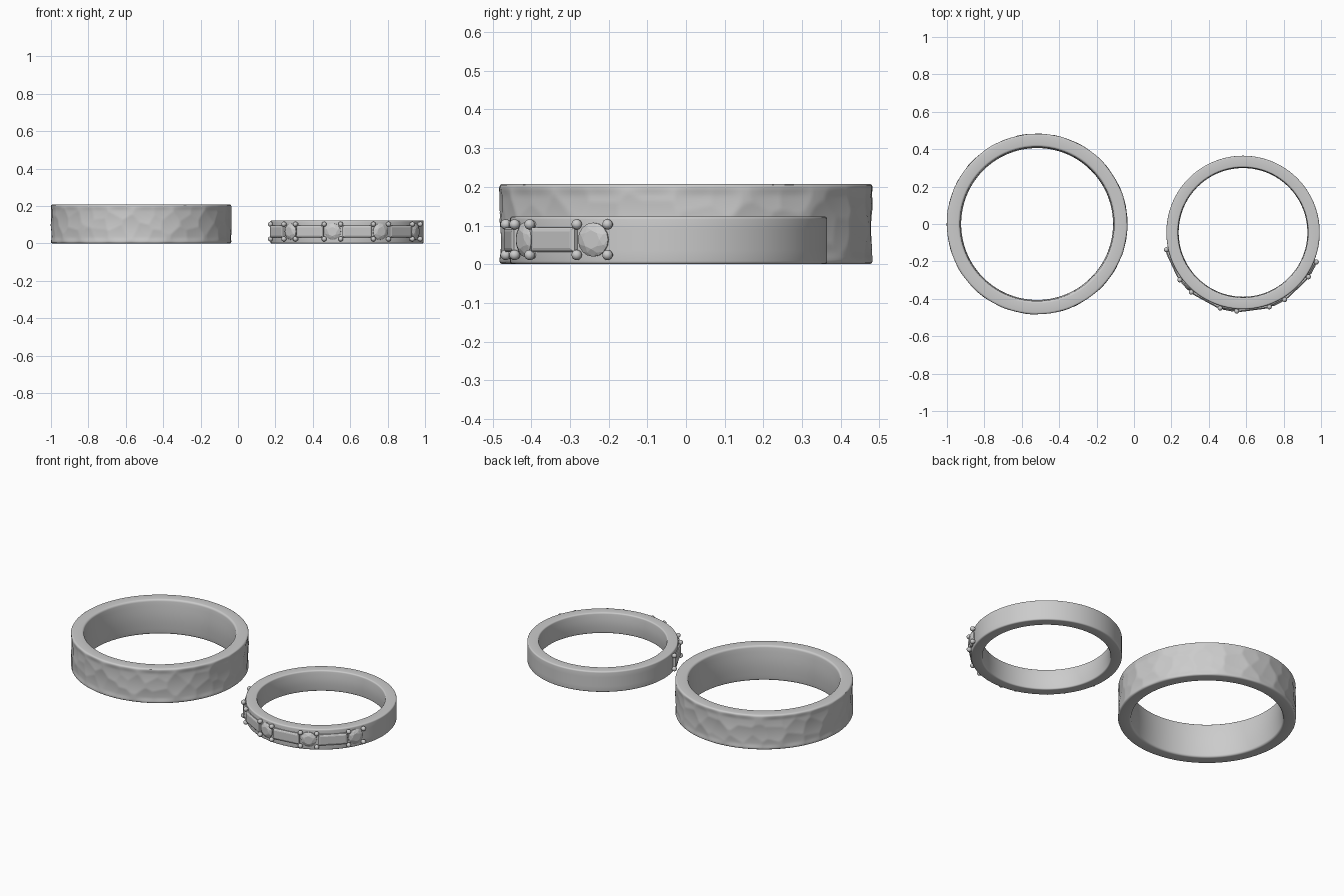
import bpy, bmesh, math, random
from mathutils import Matrix, Vector

if "Cube" in bpy.data.objects:
    bpy.data.objects.remove(bpy.data.objects["Cube"])

random.seed(4)
TAU = 2 * math.pi


def finish(name, bm, smooth=None):
    bmesh.ops.recalc_face_normals(bm, faces=bm.faces)
    mesh = bpy.data.meshes.new(name)
    bm.to_mesh(mesh)
    bm.free()
    ob = bpy.data.objects.new(name, mesh)
    bpy.context.collection.objects.link(ob)
    if smooth:
        bpy.ops.object.select_all(action='DESELECT')
        ob.select_set(True)
        bpy.context.view_layer.objects.active = ob
        bpy.ops.object.shade_smooth_by_angle(angle=math.radians(smooth))
    return ob


def band_profile(r_in, r_out, h, bevel, dome, rows):
    """Closed (radius, z) section: rounded rims, slightly domed inside."""
    pts = []

    def corner(cx, cz, a0):
        for i in range(5):
            a = math.radians(a0 + 90 * i / 4)
            pts.append((cx + bevel * math.cos(a), cz + bevel * math.sin(a)))

    corner(r_out - bevel, bevel, -90)
    for i in range(1, rows):
        pts.append((r_out, bevel + (h - 2 * bevel) * i / rows))
    corner(r_out - bevel, h - bevel, 0)
    corner(r_in + bevel, h - bevel, 90)
    for i in range(1, 8):
        t = i / 8
        pts.append((r_in - dome * math.sin(math.pi * t), h - bevel - (h - 2 * bevel) * t))
    corner(r_in + bevel, bevel, 180)
    return pts


def lathe(name, profile, centre, segs, shape=None):
    bm = bmesh.new()
    rings = []
    for s in range(segs):
        a = TAU * s / segs
        ring = []
        for r, z in profile:
            if shape:
                r = shape(r, a, z)
            ring.append(bm.verts.new((centre[0] + r * math.cos(a), centre[1] + r * math.sin(a), z)))
        rings.append(ring)
    n = len(profile)
    for s in range(segs):
        p, q = rings[s], rings[(s + 1) % segs]
        for i in range(n):
            j = (i + 1) % n
            bm.faces.new((p[i], q[i], q[j], p[j]))
    return finish(name, bm, 40)


# Wide band with hammered outside: nearest-dent pattern of shallow dishes
R, H = 0.484, 0.208
dents = []
for row in range(3):
    for col in range(28):
        a = TAU * (col + 0.5 * (row % 2) + random.uniform(-0.35, 0.35)) / 28
        dents.append((a, H * (row + 0.5 + random.uniform(-0.35, 0.35)) / 3, random.uniform(-0.0015, 0.0015)))


def hammered(r, a, z):
    if r < R - 0.001:
        return r
    best = 9
    for da, dz, off in dents:
        d = (a - da + math.pi) % TAU - math.pi
        best = min(best, (d * R) ** 2 + (z - dz) ** 2 + off * 0.5)
    fade = min(1, z / 0.03, (H - z) / 0.03)
    return r - fade * max(0, 0.0055 - 1.3 * best)


lathe("hammered_band", band_profile(0.412, R, H, 0.012, 0.006, 26), (-0.518, 0.0), 400, hammered)

# Narrow band that carries the stones
C, MID = Vector((0.583, -0.045, 0)), 0.0635
lathe("stone_band", band_profile(0.348, 0.410, 0.124, 0.008, 0.004, 4), C, 160)


def seat(deg, dist):
    """Local x = tangent, y = up, z = outward; angle measured from the front."""
    a = math.radians(deg)
    out = Vector((math.sin(a), -math.cos(a), 0))
    tan = Vector((math.cos(a), math.sin(a), 0))
    m = Matrix((tan, (0, 0, 1), out)).transposed().to_4x4()
    m.translation = C + out * dist + Vector((0, 0, MID))
    return m


def stack(name, m, loops):
    """Skin a list of equal-length outlines and cap both ends."""
    bm = bmesh.new()
    vs = [[bm.verts.new(m @ Vector(p)) for p in loop] for loop in loops]
    n = len(vs[0])
    for p, q in zip(vs, vs[1:]):
        for i in range(n):
            j = (i + 1) % n
            bm.faces.new((p[i], p[j], q[j], q[i]))
    bm.faces.new(vs[0])
    bm.faces.new(vs[-1])
    return finish(name, bm)


def rect(w, h, z):
    return [(-w, -h, z), (w, -h, z), (w, h, z), (-w, h, z)]


def disc(r, z, turn=0.0, n=8):
    return [(r * math.cos(TAU * (i + turn) / n), r * math.sin(TAU * (i + turn) / n), z) for i in range(n)]


def round_stone(name, m):
    """Brilliant cut: 16-sided girdle, kite and star facets, octagonal table."""
    bm = bmesh.new()
    add = lambda pts: [bm.verts.new(m @ Vector(p)) for p in pts]
    base, girdle = add(disc(0.030, -0.03, 0, 16)), add(disc(0.044, 0.000, 0, 16))
    rim = add(disc(0.044, 0.004, 0, 16))
    crown, table = add(disc(0.036, 0.010, 0.5)), add(disc(0.024, 0.015))
    for p, q in ((base, girdle), (girdle, rim)):
        for i in range(16):
            j = (i + 1) % 16
            bm.faces.new((p[i], p[j], q[j], q[i]))
    for i in range(8):
        j, a, b, c = (i + 1) % 8, 2 * i, 2 * i + 1, (2 * i + 2) % 16
        bm.faces.new((rim[a], rim[b], crown[i]))
        bm.faces.new((rim[b], rim[c], crown[i]))
        bm.faces.new((table[i], crown[i], table[j]))
        bm.faces.new((rim[c], crown[j], table[j]))
        bm.faces.new((rim[c], table[j], crown[i]))
    bm.faces.new(table)
    bm.faces.new(base)
    finish(name, bm)


def prongs(name, m, offsets):
    """Small beads with short posts gripping the stone corners."""
    bm = bmesh.new()
    for x in offsets:
        for y in (-0.0395, 0.0395):
            bmesh.ops.create_uvsphere(bm, u_segments=16, v_segments=10, radius=0.0135,
                                      matrix=m @ Matrix.Translation((x, y, 0.009)))
            bmesh.ops.create_cone(bm, cap_ends=True, segments=12, radius1=0.009, radius2=0.009, depth=0.03,
                                  matrix=m @ Matrix.Translation((x, y, -0.008)))
    finish(name, bm, 40)


# Alternating baguette and round stones around the front
STEP = 36.3
for k in range(4):
    deg = -47 + STEP * k
    round_stone(f"round_stone_{k + 1}", seat(deg, 0.411))
    prongs(f"round_stone_prongs_{k + 1}", seat(deg, 0.411), (-0.045, 0.045))
    stack(f"baguette_stone_{k + 1}", seat(deg - STEP / 2, 0.411),
          [rect(0.080, 0.032, -0.02), rect(0.080, 0.032, 0.003),
           rect(0.075, 0.027, 0.007), rect(0.068, 0.021, 0.009)])
prongs("end_prongs", seat(-77.3, 0.411), (0.0,))
